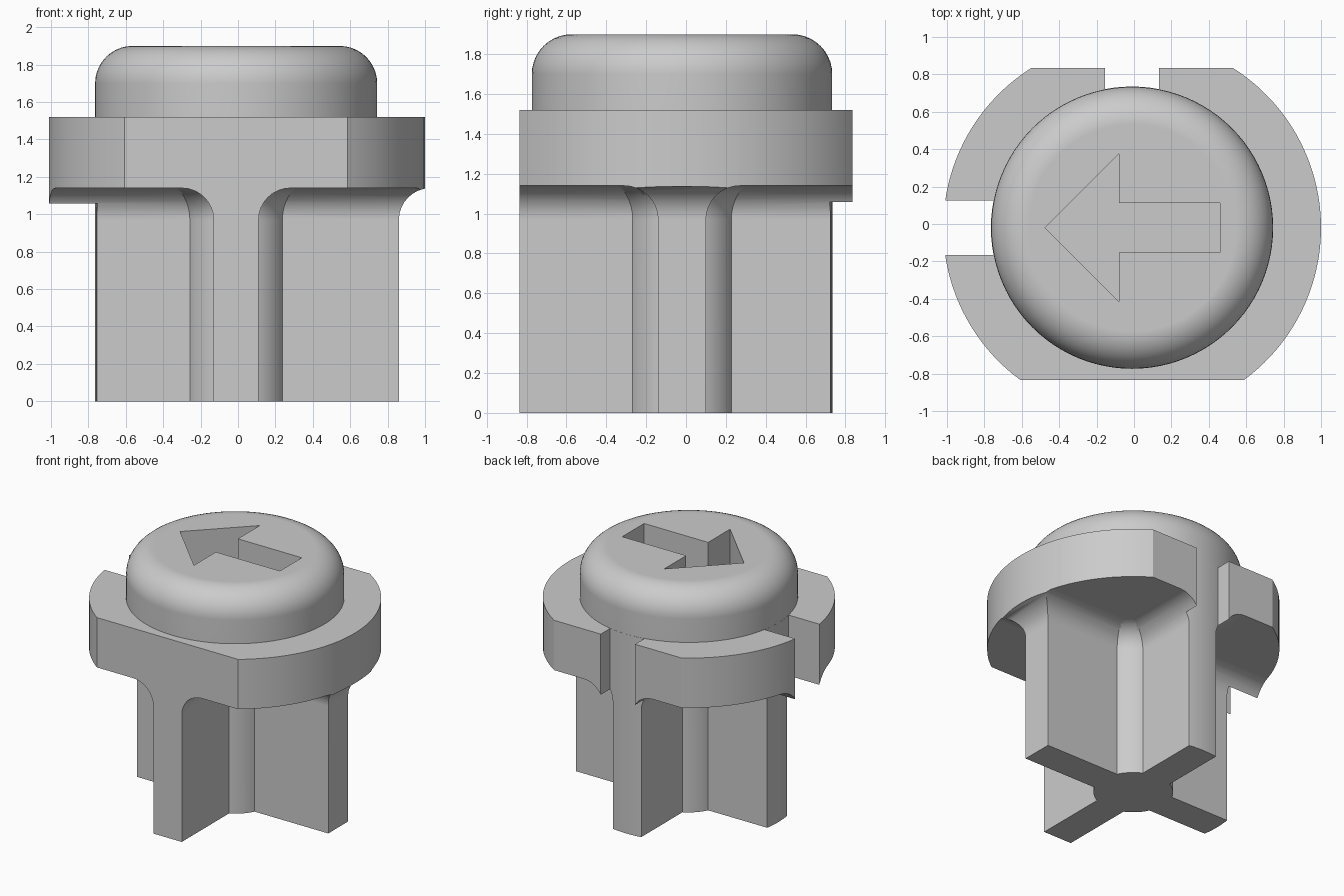
import bpy, bmesh
from math import sin, cos, asin, pi, sqrt, radians

if "Cube" in bpy.data.objects:
    bpy.data.objects.remove(bpy.data.objects["Cube"], do_unlink=True)

CX, CY = -0.01, -0.02            # shared axis of cap, hub and collar
CAP_R, COLLAR_R = 0.755, 1.01
COLLAR_Z0, COLLAR_Z1 = 1.14, 1.52
FILLET, STEPS, SEGS = 0.17, 8, 96

grey = bpy.data.materials.new("light_grey")
grey.use_nodes = True
grey.diffuse_color = (0.6, 0.6, 0.6, 1)
grey.node_tree.nodes["Principled BSDF"].inputs["Base Color"].default_value = (0.6, 0.6, 0.6, 1)


def loft(name, rings):
    """Closed solid through a stack of (outline, z) rings around the axis."""
    bm = bmesh.new()
    loops = [[bm.verts.new((x + CX, y + CY, z)) for x, y in pts] for pts, z in rings]
    n = len(loops[0])
    for a, b in zip(loops, loops[1:]):
        for i in range(n):
            j = (i + 1) % n
            bm.faces.new((a[i], a[j], b[j], b[i]))
    bm.faces.new(loops[0][::-1])
    bm.faces.new(loops[-1])
    bmesh.ops.recalc_face_normals(bm, faces=bm.faces)
    mesh = bpy.data.meshes.new(name)
    bm.to_mesh(mesh)
    bm.free()
    mesh.materials.append(grey)
    obj = bpy.data.objects.new(name, mesh)
    bpy.context.collection.objects.link(obj)
    return obj


def prism(name, pts, z0, z1):
    return loft(name, [(pts, z0), (pts, z1)])


def circle(r):
    return [(r * cos(2 * pi * i / SEGS), r * sin(2 * pi * i / SEGS)) for i in range(SEGS)]


def rect(x0, x1, y0, y1):
    return [(x0, y0), (x1, y0), (x1, y1), (x0, y1)]


def arc(r, a0, a1, n=40):
    return [(r * cos(a0 + (a1 - a0) * i / n), r * sin(a0 + (a1 - a0) * i / n)) for i in range(n + 1)]


def combine(target, tool, operation):
    mod = target.modifiers.new("bool", "BOOLEAN")
    mod.object, mod.operation, mod.solver = tool, operation, "EXACT"
    bpy.context.view_layer.objects.active = target
    bpy.ops.object.modifier_apply(modifier=mod.name)
    bpy.data.objects.remove(tool, do_unlink=True)


def flared(name, outline, z0, z1):
    """Column whose outline widens in a fillet under the collar."""
    rings = [(outline(0), z0)]
    for i in range(STEPS + 1):
        a = pi / 2 * i / STEPS
        rings.append((outline(FILLET * (1 - cos(a))), COLLAR_Z0 - FILLET * (1 - sin(a))))
    rings.append((outline(FILLET), z1))
    return loft(name, rings)


# Collar blank, hub and crossed ribs, later trimmed to one outline
body = prism("push_button", circle(1.2), COLLAR_Z0, 1.7)
W = 0.12
hub = flared("hub", lambda d: circle(0.275 + d), -0.1, 1.3)
rib_y = flared("rib_front_back", lambda d: rect(-W - d, W + d, -1.1 - d, 1.1 + d), -0.2, 1.33)
rib_x = flared("rib_left_right", lambda d: rect(-1.3 - d, 0.87 + d, -W - d, W + d), -0.3, 1.36)
for part in (hub, rib_y, rib_x):
    combine(body, part, "UNION")

# Trim to a round outline with flats at front and back
front, back = asin(0.815 / COLLAR_R), asin(0.855 / COLLAR_R)
outline = arc(COLLAR_R, -front, back) + arc(COLLAR_R, pi - back, pi + front)
combine(body, prism("trim", outline, 0, COLLAR_Z1), "INTERSECT")

# Slots at the back and the -x side, down to the cap radius
S = 0.145
for pts in (rect(-S, S, 0.3, 1.4), rect(-1.4, -0.3, -S, S)):
    slot = prism("slot", pts, -0.5, 1.8)
    combine(slot, prism("slot_core", circle(CAP_R), -0.7, 2.0), "DIFFERENCE")
    combine(body, slot, "DIFFERENCE")

# Rounded cap
R = 0.2
rings = [(circle(CAP_R - 0.001), 1.45)]
for i in range(11):
    a = pi / 2 * i / 10
    rings.append((circle(CAP_R - 0.001 - R * (1 - cos(a))), 1.9 - R * (1 - sin(a))))
combine(body, loft("cap", rings), "UNION")

# Arrow recess pointing to -x
arrow = [(-0.465, 0), (-0.07, -0.397), (-0.07, -0.132), (0.47, -0.132),
         (0.47, 0.132), (-0.07, 0.132), (-0.07, 0.397)]
combine(body, prism("arrow", arrow, 1.5, 2.1), "DIFFERENCE")

# Smooth curves, crisp edges
bpy.ops.object.select_all(action="DESELECT")
body.select_set(True)
bpy.context.view_layer.objects.active = body
bpy.ops.object.shade_smooth_by_angle(angle=radians(30))
normals = body.modifiers.new("weighted_normals", "WEIGHTED_NORMAL")
normals.keep_sharp = True
